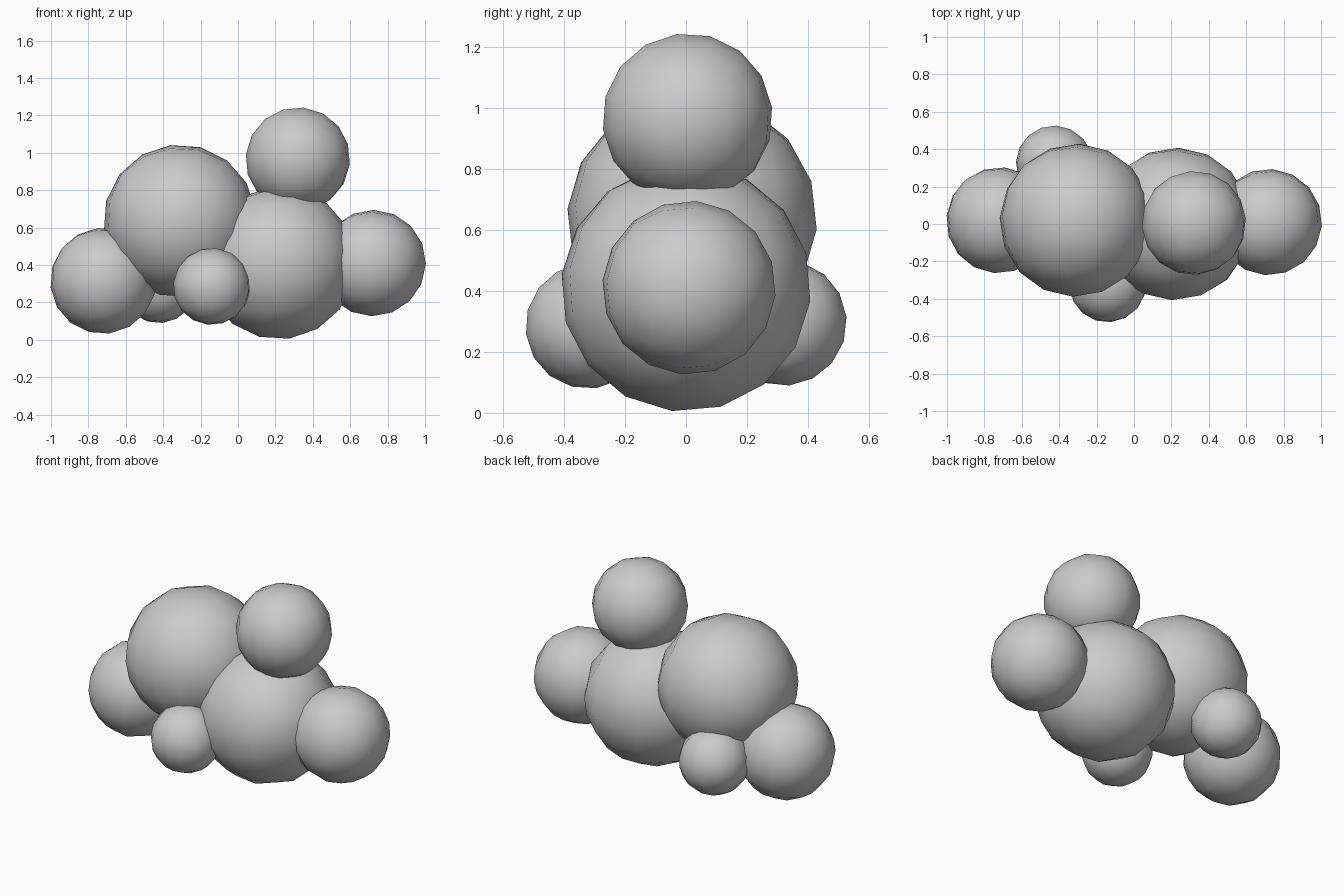
import bpy, bmesh, math, random
from mathutils import Euler

if "Cube" in bpy.data.objects:
    bpy.data.objects.remove(bpy.data.objects["Cube"])

random.seed(4)


def ball(name, center, radius):
    """Evenly faceted low-poly ball: a gridded cube pushed out to a sphere."""
    bm = bmesh.new()
    bmesh.ops.create_cube(bm, size=2)
    bmesh.ops.subdivide_edges(bm, edges=bm.edges[:], cuts=3, use_grid_fill=True)
    for v in bm.verts:
        for i in range(3):
            v.co[i] = math.tan(v.co[i] * math.pi / 4)
        v.co = v.co.normalized() * radius
    # slight tilt so the facets of the balls do not line up
    tilt = Euler([math.radians(random.uniform(-9, 9)) for _ in range(3)])
    bmesh.ops.rotate(bm, verts=bm.verts, cent=(0, 0, 0), matrix=tilt.to_matrix())
    for f in bm.faces:
        f.smooth = True
    mesh = bpy.data.meshes.new(name)
    bm.to_mesh(mesh)
    bm.free()
    obj = bpy.data.objects.new(name, mesh)
    obj.location = center
    bpy.context.collection.objects.link(obj)
    return obj


# two main lobes
ball("upper_left_lobe", (-0.31, 0.02, 0.635), 0.41)
ball("lower_right_lobe", (0.22, 0.0, 0.41), 0.41)

# medium lobes around them
ball("top_lobe", (0.32, 0.005, 0.965), 0.28)
ball("right_lobe", (0.72, 0.01, 0.41), 0.285)
ball("left_lobe", (-0.72, 0.02, 0.315), 0.285)

# small lobes at front and back
ball("front_small_lobe", (-0.14, -0.32, 0.285), 0.207)
ball("back_small_lobe", (-0.425, 0.32, 0.295), 0.207)
